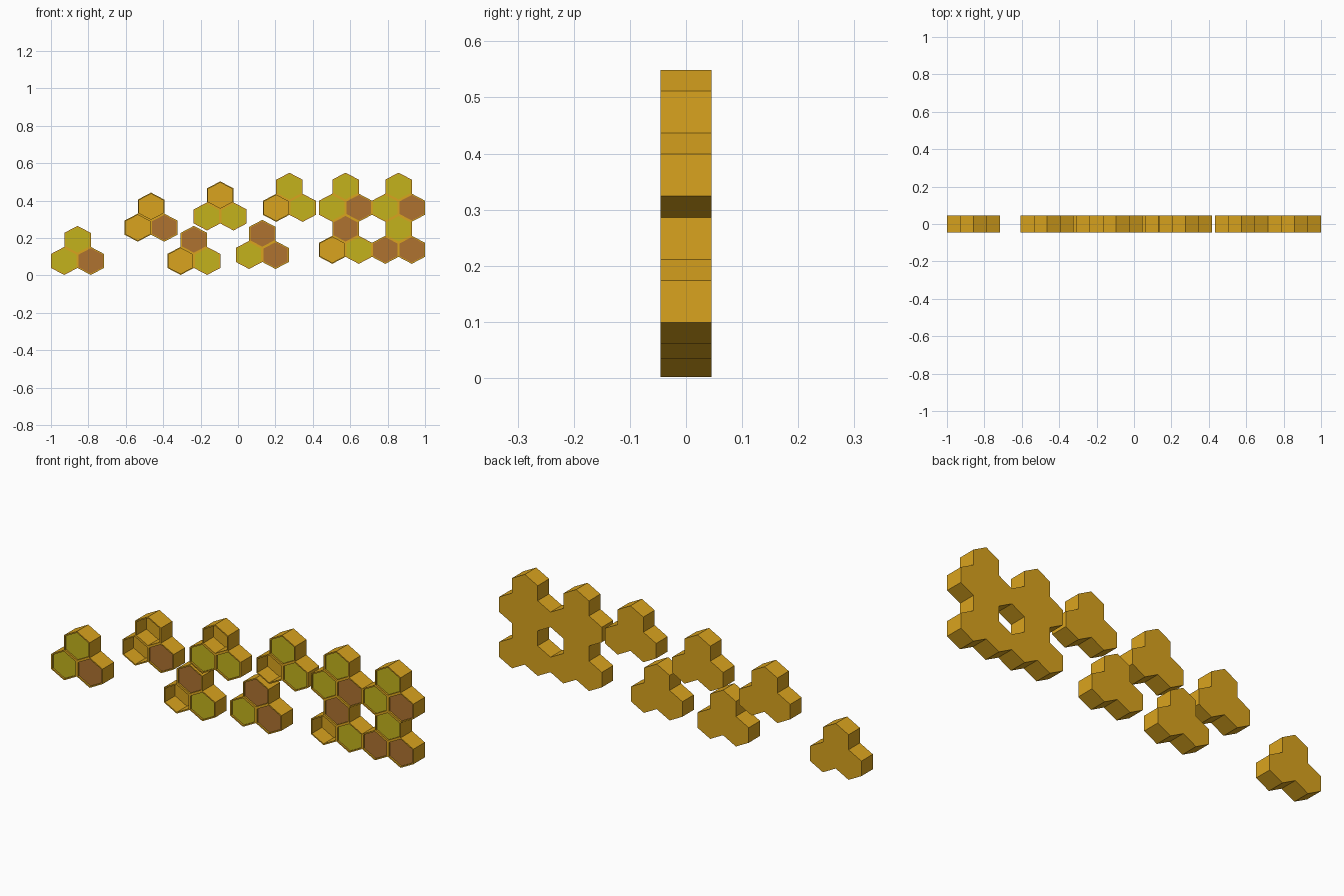
import bpy, bmesh

if "Cube" in bpy.data.objects:
    bpy.data.objects.remove(bpy.data.objects["Cube"])

W, H = 0.1417, 0.15          # cell width and height
FRONT, BACK = -0.045, 0.045
FLOOR, CAP = 0.035, -0.037   # depth of open floor and of filled surface
INNER = 0.91                 # inner outline relative to outer
HEX = [(0, .5), (.5, .25), (.5, -.25), (0, -.5), (-.5, -.25), (-.5, .25)]
SIDES = [(1, 1), (2, 0), (1, -1), (-1, -1), (-2, 0), (-1, 1)]


def material(name, rgb):
    m = bpy.data.materials.new(name)
    m.diffuse_color = (*rgb, 1)
    m.use_nodes = True
    m.node_tree.nodes["Principled BSDF"].inputs["Base Color"].default_value = m.diffuse_color
    return m


WAX = material("wax", (0.70, 0.37, 0.013))
FILLS = {"g": ("green_fill", material("green", (0.55, 0.45, 0.012))),
         "b": ("brown_fill", material("brown", (0.43, 0.17, 0.03)))}


def finish(name, bm, mat):
    bmesh.ops.remove_doubles(bm, verts=bm.verts, dist=0.0005)
    me = bpy.data.meshes.new(name)
    bm.to_mesh(me)
    bm.free()
    me.materials.append(mat)
    bpy.context.collection.objects.link(bpy.data.objects.new(name, me))


def comb(name, x, z, cells):
    """cells: {(half-column, row): kind}, x/z is the centre of cell (0, 0)."""
    wax = bmesh.new()
    fills = {k: bmesh.new() for k in FILLS}
    for (c, r), kind in cells.items():
        cx, cz = x + c * W / 2, z + r * H * .75

        def ring(bm, s, y):
            return [bm.verts.new((cx + a * W * s, y, cz + b * H * s)) for a, b in HEX]
        front, back = ring(wax, 1, FRONT), ring(wax, 1, BACK)
        lip, floor = ring(wax, INNER, FRONT), ring(wax, INNER, FLOOR)
        wax.faces.new(back)
        wax.faces.new(floor)
        for i, (dc, dr) in enumerate(SIDES):
            j = (i + 1) % 6
            wax.faces.new((front[i], front[j], lip[j], lip[i]))
            wax.faces.new((lip[i], lip[j], floor[j], floor[i]))
            if (c + dc, r + dr) not in cells:      # outer wall only
                wax.faces.new((front[i], front[j], back[j], back[i]))
        if kind in fills:
            f = fills[kind].faces.new(ring(fills[kind], INNER, CAP))
            f.normal_update()
            if f.normal.y > 0:
                f.normal_flip()
    bmesh.ops.remove_doubles(wax, verts=wax.verts, dist=0.0005)
    bmesh.ops.recalc_face_normals(wax, faces=wax.faces)
    finish(name, wax, WAX)
    for k, bm in fills.items():
        if bm.faces:
            finish(name + "_" + FILLS[k][0], bm, FILLS[k][1])
        else:
            bm.free()


# three-cell pieces: centre x, bottom z, kinds of top / left / right cell
TRIOS = [(-.858, .002, "ggb"), (-.465, .18, "oob"), (-.095, .24, "ogg"),
         (-.236, .002, "bog"), (.130, .034, "bgb"), (.275, .286, "gog")]
for n, (x, z, k) in enumerate(TRIOS, 1):
    comb(f"comb_piece_{n}", x, z + H / 2,
         {(0, 1): k[0], (-1, 0): k[1], (1, 0): k[2]})

# large assembled comb with one hexagonal gap
comb("large_comb", .7166, .1365, {
    (-2, 3): "g", (2, 3): "g",
    (-3, 2): "g", (-1, 2): "b", (1, 2): "g", (3, 2): "b",
    (-2, 1): "b", (2, 1): "g",
    (-3, 0): "o", (-1, 0): "g", (1, 0): "b", (3, 0): "b"})
